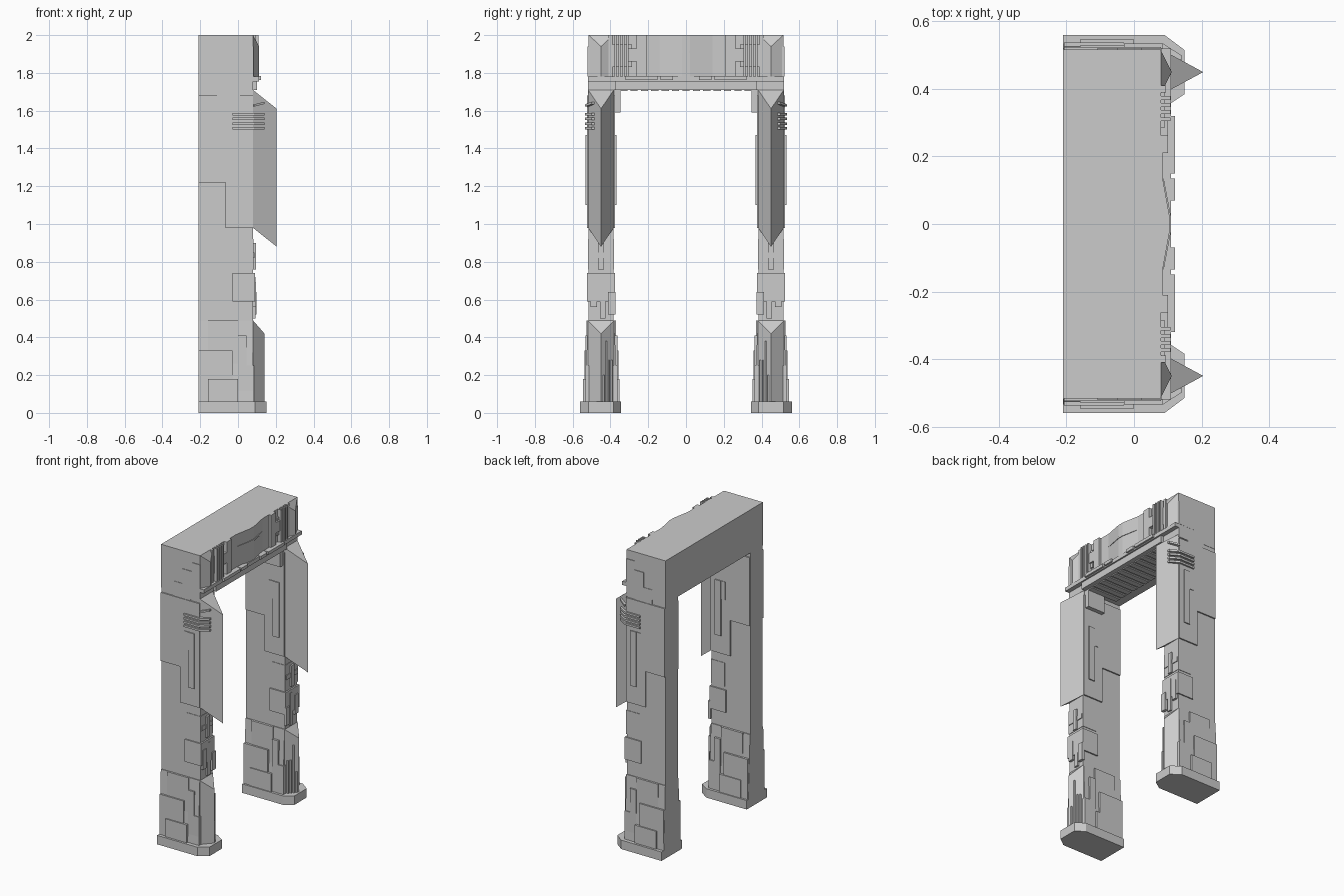
import bpy, bmesh
from mathutils import Vector

cube = bpy.data.objects.get("Cube")
if cube:
    bpy.data.objects.remove(cube, do_unlink=True)

BACK = -0.21
FACE = 0.08
MID = 0.45      # centre line of a leg


def loft(name, ring_a, ring_b, mirror=True):
    """Solid between two matching rings, mirrored to the other leg."""
    bm = bmesh.new()
    a = [bm.verts.new(Vector(p)) for p in ring_a]
    b = [bm.verts.new(Vector(p)) for p in ring_b]
    bm.faces.new(a)
    bm.faces.new(b)
    for i in range(len(a)):
        j = (i + 1) % len(a)
        bm.faces.new((a[i], a[j], b[j], b[i]))
    bmesh.ops.recalc_face_normals(bm, faces=bm.faces)
    mesh = bpy.data.meshes.new(name)
    bm.to_mesh(mesh)
    bm.free()
    ob = bpy.data.objects.new(name, mesh)
    bpy.context.collection.objects.link(ob)
    if mirror:
        mod = ob.modifiers.new("Mirror", 'MIRROR')
        mod.use_axis = (False, True, False)
        mod.use_mirror_merge = False
    return ob


def upright(name, xy, z0, z1, mirror=True):
    return loft(name, [(x, y, z0) for x, y in xy], [(x, y, z1) for x, y in xy], mirror)


def slab(name, xz, y0, y1, mirror=True):
    return loft(name, [(x, y0, z) for x, z in xz], [(x, y1, z) for x, z in xz], mirror)


def box(name, x0, x1, y0, y1, z0, z1, mirror=True):
    return upright(name, [(x0, y0), (x1, y0), (x1, y1), (x0, y1)], z0, z1, mirror)


def rect(x0, x1, z0, z1):
    return [(x0, z0), (x1, z0), (x1, z1), (x0, z1)]


def prow(name, half, z0, z1, x0, x1, drop_low, drop_high):
    """Wedge with a vertical ridge and sloping ends."""
    def ring(z, drop):
        return [(x0, MID - half, z), (x1, MID, z - drop), (x0, MID + half, z)]
    return loft(name, ring(z0, drop_low), ring(z1, drop_high))


# Legs and feet
box("leg_core", BACK, FACE, 0.385, 0.515, 0, 1.75)
foot = [(BACK, 0.345), (0.09, 0.345), (0.15, 0.385), (0.15, 0.515), (0.09, 0.56), (BACK, 0.56)]
upright("foot", foot, 0, 0.06)


def flare(y0, y1, z):
    return [(BACK, y0, z), (FACE, y0, z), (FACE, y1, z), (BACK, y1, z)]


loft("lower_leg", flare(0.362, 0.535, 0.06), flare(0.38, 0.52, 0.49))
prow("lower_prow", 0.07, 0.05, 0.49, FACE - 0.001, 0.14, 0, 0.07)
prow("upper_blade", 0.068, 0.98, 1.71, FACE - 0.001, 0.205, 0.1, 0.1)

# Lower armour plates, showing on both sides of each leg
slab("shin_plate_high", rect(-0.16, 0, 0.2, 0.49), 0.37, 0.528)
slab("shin_plate_back", rect(-0.208, -0.03, 0.06, 0.33), 0.358, 0.538)
slab("shin_plate_front", [(0, 0.06), (0.085, 0.06), (0.085, 0.25), (0.045, 0.25),
                          (0.045, 0.41), (0, 0.41)], 0.362, 0.533)
slab("shin_plate_low", rect(-0.16, 0, 0.06, 0.18), 0.352, 0.546)
for i, top in enumerate((0.28, 0.28, 0.38, 0.2)):
    y = 0.39 + 0.014 * i
    box("shin_rib", FACE, 0.1 + 0.012 * i, y, y + 0.007, 0.06, top)

# Knee details
slab("knee_plate", rect(-0.03, 0.09, 0.59, 0.74), 0.376, 0.523)
slab("knee_inset", rect(-0.02, 0.083, 0.76, 0.92), 0.382, 0.518)
box("knee_bar", FACE, 0.095, 0.435, 0.465, 0.76, 0.9)
box("knee_tab", FACE, 0.098, 0.374, 0.412, 0.52, 0.64)
box("knee_block", FACE, 0.095, 0.47, 0.505, 0.56, 0.69)
box("knee_strip", FACE, 0.092, 0.425, 0.455, 0.5, 0.72)
box("knee_band", FACE, 0.088, 0.39, 0.51, 0.82, 0.85)

# Upper armour plates
slab("thigh_plate", [(-0.208, 1.22), (-0.065, 1.22), (-0.065, 0.98), (FACE, 0.98), (FACE, 1.68),
                     (-0.11, 1.68), (-0.208, 1.68)], 0.376, 0.524)
slab("thigh_strip", rect(0, 0.045, 1.1, 1.47), 0.369, 0.531)
slab("thigh_strip_back", rect(-0.03, 0.002, 1.35, 1.47), 0.372, 0.528)
slab("shoulder_plate", [(-0.11, 1.66), (0.01, 1.66), (0.01, 1.69), (FACE, 1.69), (FACE, 1.78),
                        (-0.11, 1.78)], 0.45, 0.52)
box("corner_bracket", -0.06, 0.07, 0.348, 0.39, 1.59, 1.72)

# Wrapped ribs on the outer side of each blade
rib = [(-0.03, 0.52), (0.08, 0.505), (0.14, 0.478), (0.14, 0.5), (0.085, 0.535), (-0.03, 0.535)]
for i in range(4):
    z = 1.5 + 0.025 * i
    upright("blade_rib", rib, z, z + 0.013)
loft("blade_rib_top", [(x, y, 1.62 + (x - 0.08) * 0.25) for x, y in rib[1:5]],
     [(x, y, 1.632 + (x - 0.08) * 0.25) for x, y in rib[1:5]])

# Crossbeam
box("crossbeam", BACK, FACE, -0.517, 0.517, 1.71, 2, False)
box("beam_ledge", 0, 0.11, -0.52, 0.52, 1.755, 1.78, False)
box("beam_lower_band", 0, 0.1, -0.375, 0.375, 1.71, 1.755, False)
for y0, y1 in ((0.07, 0.135), (0.15, 0.205), (0.205, 0.32)):
    box("ledge_block", 0.09, 0.122, y0, y1, 1.762, 1.783)
for i in range(13):
    y = -0.33 + 0.055 * i
    box("underside_slat", -0.15, 0.07, y - 0.019, y + 0.019, 1.703, 1.72, False)

# Beam front: bowed centre panel, slot trim, side panels and ribs
bow = [(0.07, -0.21), (0.084, -0.21), (0.084, -0.14), (0.106, -0.02), (0.106, 0.02),
       (0.084, 0.14), (0.084, 0.21), (0.07, 0.21)]
upright("beam_centre_panel", bow, 1.78, 2, False)
trim = [(x + 0.004, y * 0.97) for x, y in bow[2:6]]
upright("beam_trim", trim, 1.905, 1.918, False)
box("beam_side_panel", 0.07, 0.1, 0.21, 0.262, 1.78, 2)
box("beam_rib_backing", 0.07, 0.09, 0.285, 0.39, 1.83, 1.95)
for i in range(4):
    y = 0.305 + 0.021 * i
    box("beam_rib", 0.07, 0.108, y, y + 0.011, 1.78, 2)
box("beam_rib_clamp", 0.07, 0.1, 0.262, 0.31, 1.86, 1.93)
prow("beam_end_prow", 0.065, 1.78, 2, FACE - 0.001, 0.112, 0, 0.06)
box("beam_end_strip", 0.07, 0.095, 0.39, 0.41, 1.78, 2)

# Beam end panels
slab("end_panel", [(-0.05, 1.78), (0.082, 1.78), (0.082, 1.94), (0.02, 1.94), (0.02, 1.88),
                   (-0.05, 1.88)], 0.5, 0.521)
